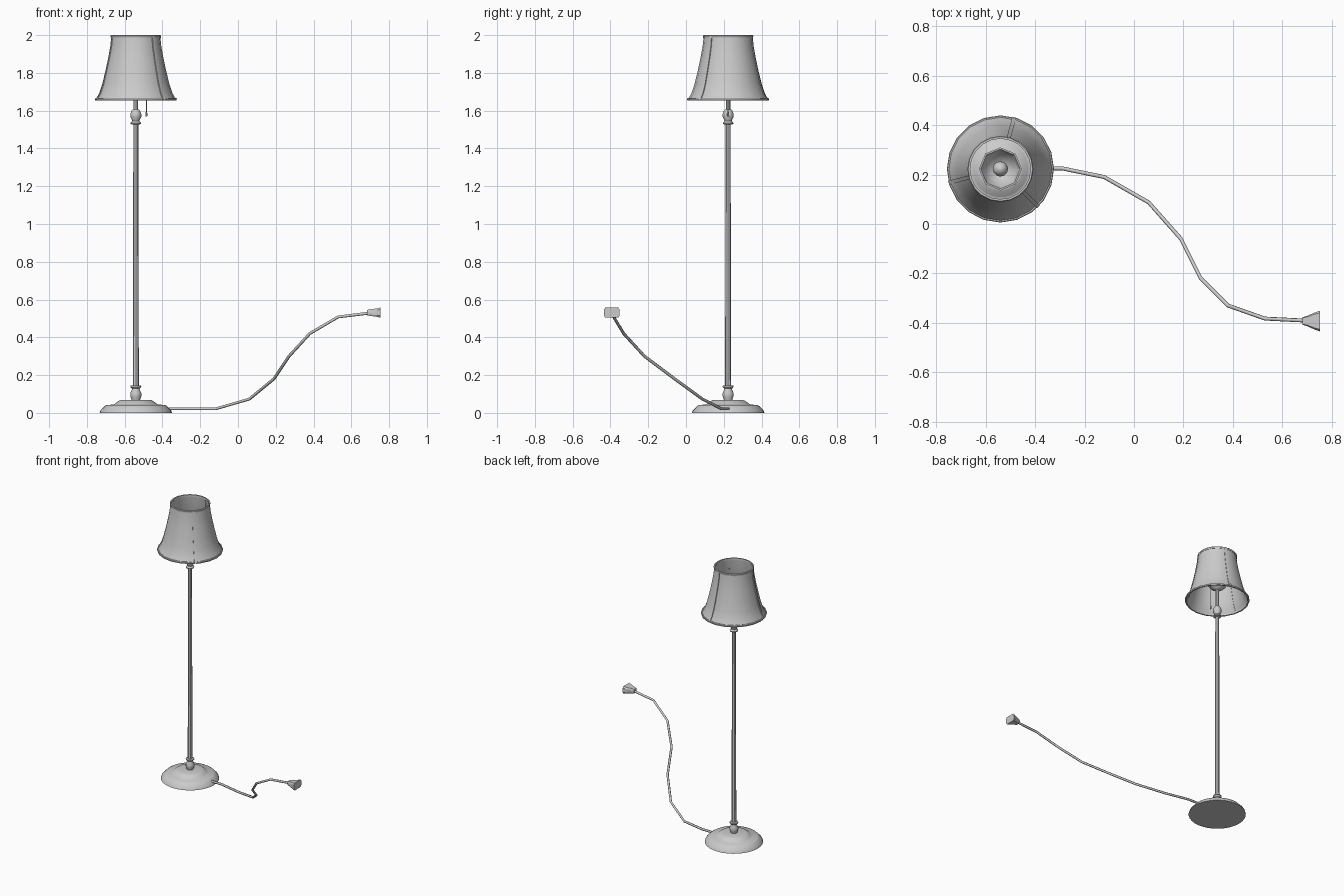
import bpy, bmesh
from math import cos, sin, radians, tau
from mathutils import Vector

if "Cube" in bpy.data.objects:
    bpy.data.objects.remove(bpy.data.objects["Cube"])

CX, CY = -0.541, 0.223   # lamp axis


def finish(name, bm, angle=40):
    bmesh.ops.recalc_face_normals(bm, faces=bm.faces)
    me = bpy.data.meshes.new(name)
    bm.to_mesh(me)
    bm.free()
    ob = bpy.data.objects.new(name, me)
    bpy.context.collection.objects.link(ob)
    bpy.ops.object.select_all(action='DESELECT')
    ob.select_set(True)
    bpy.context.view_layer.objects.active = ob
    bpy.ops.object.shade_smooth_by_angle(angle=radians(angle))
    return ob


def lathe(name, profile, sides, closed=False, cap=True, x=CX, y=CY):
    """Revolve (radius, z) points; closed joins the profile into a loop."""
    bm = bmesh.new()
    rings = [[bm.verts.new((x + r * cos(tau * i / sides), y + r * sin(tau * i / sides), z))
              for i in range(sides)] for r, z in profile]
    n = len(rings)
    for k in range(n if closed else n - 1):
        a, b = rings[k], rings[(k + 1) % n]
        for i in range(sides):
            j = (i + 1) % sides
            bm.faces.new((a[i], a[j], b[j], b[i]))
    if cap and not closed:
        bm.faces.new(rings[0])
        bm.faces.new(rings[-1])
    return finish(name, bm)


def tube(name, points, radius, sides=8):
    cu = bpy.data.curves.new(name, 'CURVE')
    cu.dimensions = '3D'
    cu.bevel_depth = radius
    cu.bevel_resolution = max(0, sides // 4 - 1)
    cu.use_fill_caps = True
    sp = cu.splines.new('POLY')
    sp.points.add(len(points) - 1)
    for p, co in zip(sp.points, points):
        p.co = (*co, 1)
    ob = bpy.data.objects.new(name, cu)
    bpy.context.collection.objects.link(ob)
    return ob


# Stepped round base
lathe("base", [(0.192, 0), (0.188, 0.012), (0.165, 0.036), (0.155, 0.042), (0.118, 0.044),
               (0.112, 0.048), (0.09, 0.064), (0.082, 0.067), (0.03, 0.068)], 32)

# Pole with turned knobs at both ends
lathe("lower_knob", [(0.022, 0.066), (0.024, 0.074), (0.029, 0.088), (0.029, 0.105), (0.021, 0.122),
                     (0.02, 0.128), (0.029, 0.138), (0.028, 0.144), (0.016, 0.146)], 12)
lathe("pole", [(0.016, 0.14), (0.013, 1.535)], 8)
lathe("upper_knob", [(0.014, 1.526), (0.027, 1.529), (0.028, 1.535), (0.019, 1.545), (0.021, 1.552),
                     (0.029, 1.567), (0.029, 1.582), (0.022, 1.6), (0.016, 1.607)], 12)
lathe("neck", [(0.012, 1.6), (0.012, 1.745)], 8)

# Octagonal reflector bowl and bulb inside the shade
lathe("reflector_bowl", [(0.014, 1.735), (0.045, 1.75), (0.075, 1.785), (0.087, 1.82),
                         (0.08, 1.82), (0.069, 1.788), (0.04, 1.757), (0.014, 1.745)], 8, closed=True)
lathe("bulb", [(0.014, 1.74), (0.015, 1.8), (0.026, 1.82), (0.031, 1.84),
               (0.026, 1.86), (0.013, 1.872), (0.002, 1.875)], 12)

# Flared shade, thin double wall
SHADE = [(0.214, 1.657), (0.195, 1.69), (0.178, 1.74), (0.161, 1.81),
         (0.146, 1.88), (0.135, 1.94), (0.129, 1.998)]
T = 0.004
lathe("shade", SHADE + [(r - T, z) for r, z in reversed(SHADE)], 20, closed=True)


# Rolled trims on both rims
def rim(name, r, z, h):
    lathe(name, [(r - 0.007, z - h), (r + 0.003, z - h), (r + 0.004, z + h * 0.5),
                 (r + 0.001, z + h), (r - 0.007, z + h)], 20, closed=True)


rim("shade_bottom_trim", 0.213, 1.66, 0.006)
rim("shade_top_trim", 0.1295, 1.993, 0.007)

# Three seam strips following the shade profile
for k in range(3):
    a = radians(75 + 120 * k)
    out, side = Vector((cos(a), sin(a), 0)), Vector((-sin(a), cos(a), 0)) * 0.008
    bm = bmesh.new()
    loops = []
    for r, z in SHADE:
        c = Vector((CX, CY, z))
        loops.append([bm.verts.new(c + out * (r + d) + side * s)
                      for d, s in ((-0.008, -1), (0.003, -1), (0.003, 1), (-0.008, 1))])
    for p, q in zip(loops, loops[1:]):
        for i in range(4):
            j = (i + 1) % 4
            bm.faces.new((p[i], p[j], q[j], q[i]))
    bm.faces.new(loops[0])
    bm.faces.new(loops[-1])
    finish(f"shade_seam_{k + 1}", bm)

# Pull chain hanging from the bowl
px = CX + 0.056
tube("pull_chain", [(px, CY, 1.77), (px, CY, 1.59)], 0.0025)
lathe("pull_chain_end", [(0.003, 1.594), (0.005, 1.585), (0.005, 1.572), (0.002, 1.568)], 8, x=px)

# Power cord rising to the plug
tube("power_cord", [(-0.40, 0.225, 0.022), (-0.29, 0.225, 0.022), (-0.12, 0.19, 0.021),
                    (0.06, 0.087, 0.073), (0.19, -0.06, 0.18), (0.27, -0.22, 0.30),
                    (0.38, -0.33, 0.42), (0.53, -0.383, 0.508), (0.71, -0.392, 0.53)], 0.008)

# Plug: flattened chamfered sections widening to the face
bm = bmesh.new()
secs = []
for x, hy, hz in ((0.683, 0.016, 0.014), (0.700, 0.020, 0.018), (0.73, 0.034, 0.021), (0.754, 0.042, 0.027)):
    oct_pts = [(1, 0.6), (0.8, 1), (-0.8, 1), (-1, 0.6), (-1, -0.6), (-0.8, -1), (0.8, -1), (1, -0.6)]
    secs.append([bm.verts.new((x, -0.393 + u * hy, 0.531 + v * hz)) for u, v in oct_pts])
for p, q in zip(secs, secs[1:]):
    for i in range(8):
        j = (i + 1) % 8
        bm.faces.new((p[i], p[j], q[j], q[i]))
bm.faces.new(secs[0])
bm.faces.new(secs[-1])
finish("plug", bm, 30)
